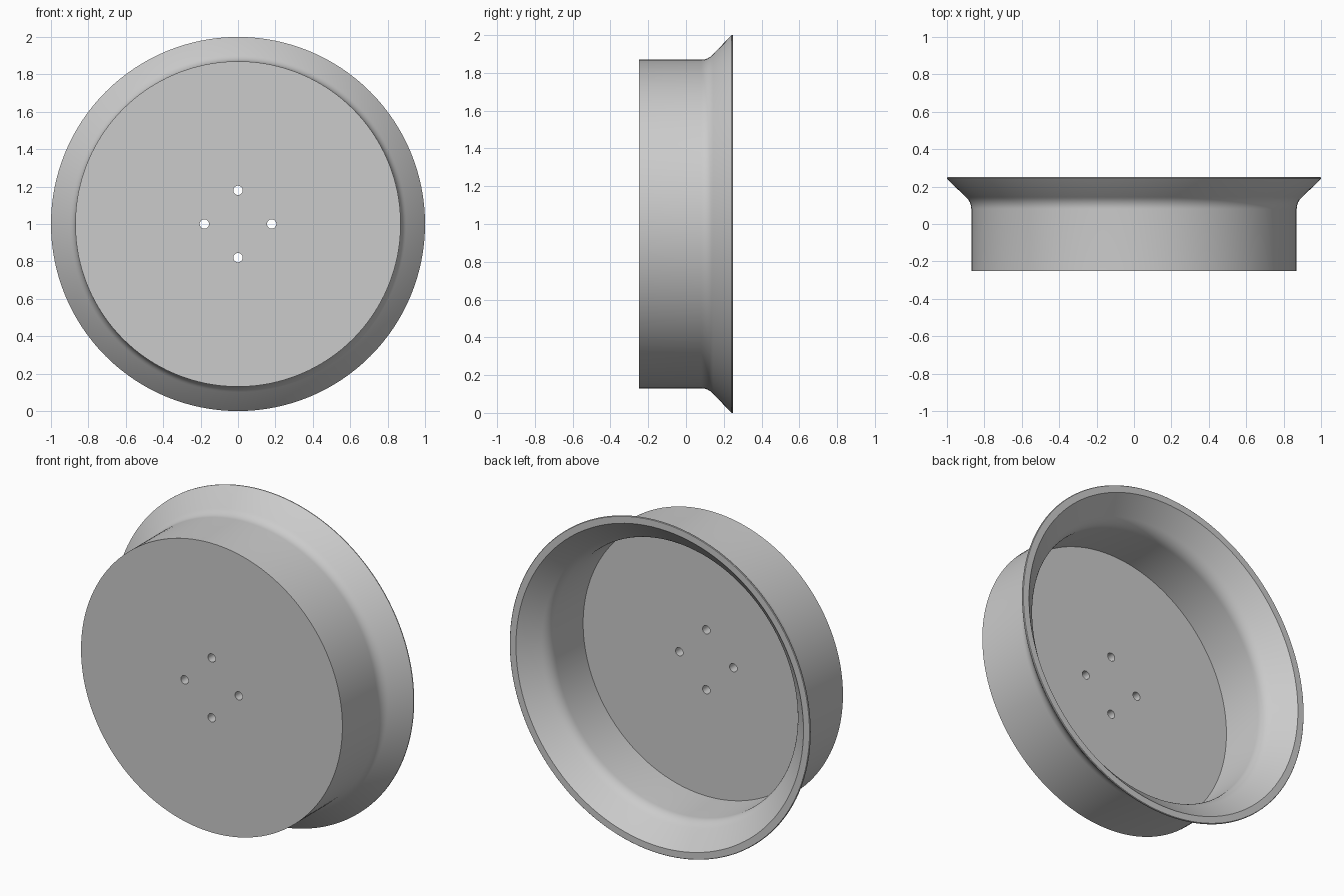
import bpy, bmesh, math
from mathutils import Matrix, Vector

cube = bpy.data.objects.get("Cube")
if cube:
    bpy.data.objects.remove(cube)

SEGMENTS = 128
CENTRE = Vector((0, 0, 1))

grey = bpy.data.materials.new("light grey")
grey.use_nodes = True
grey.diffuse_color = (0.6, 0.6, 0.6, 1)
grey.node_tree.nodes["Principled BSDF"].inputs["Base Color"].default_value = (0.6, 0.6, 0.6, 1)


def fillet(a, b, c, steps=8):
    """Curve from a to c, bending towards b."""
    pts = []
    for i in range(steps + 1):
        t = i / steps
        pts.append(tuple((1 - t) ** 2 * p + 2 * t * (1 - t) * q + t * t * r
                         for p, q, r in zip(a, b, c)))
    return pts


def add_object(name, bm):
    mesh = bpy.data.meshes.new(name)
    bm.to_mesh(mesh)
    bm.free()
    mesh.materials.append(grey)
    obj = bpy.data.objects.new(name, mesh)
    bpy.context.collection.objects.link(obj)
    return obj


# Dish section as (radius, y): outer wall, flared flange, rim, inner wall
profile = [(0.87, -0.25)]
profile += fillet((0.87, 0.08), (0.87, 0.118), (0.9, 0.145))
profile += [(0.997, 0.238), (1.0, 0.242), (1.0, 0.247), (0.997, 0.25), (0.957, 0.25)]
profile += fillet((0.855, 0.153), (0.82, 0.12), (0.82, 0.075))
profile += [(0.82, -0.193)]

bm = bmesh.new()
rings = []
for radius, y in profile:
    ring = []
    for i in range(SEGMENTS):
        a = math.tau * i / SEGMENTS
        ring.append(bm.verts.new(CENTRE + Vector((radius * math.cos(a), y, radius * math.sin(a)))))
    rings.append(ring)
for low, high in zip(rings, rings[1:]):
    for i in range(SEGMENTS):
        j = (i + 1) % SEGMENTS
        bm.faces.new((low[i], low[j], high[j], high[i]))
# Floor of the dish, front and back
bm.faces.new(rings[0])
bm.faces.new(rings[-1])
bmesh.ops.recalc_face_normals(bm, faces=bm.faces)
dish = add_object("wheel_dish", bm)

# Four bolt holes through the floor
bm = bmesh.new()
for i in range(4):
    a = math.tau * i / 4
    place = (Matrix.Translation(CENTRE + Vector((0.18 * math.cos(a), -0.22, 0.18 * math.sin(a))))
             @ Matrix.Rotation(math.pi / 2, 4, 'X'))
    bmesh.ops.create_cone(bm, cap_ends=True, segments=32, radius1=0.025,
                          radius2=0.025, depth=0.3, matrix=place)
cutter = add_object("bolt_hole_cutter", bm)
cutter.hide_render = True

bpy.ops.object.select_all(action='DESELECT')
dish.select_set(True)
bpy.context.view_layer.objects.active = dish
cut = dish.modifiers.new("bolt_holes", 'BOOLEAN')
cut.operation = 'DIFFERENCE'
cut.solver = 'EXACT'
cut.object = cutter
bpy.ops.object.modifier_apply(modifier=cut.name)
bpy.data.objects.remove(cutter)

bpy.ops.object.shade_smooth_by_angle(angle=math.radians(30))
